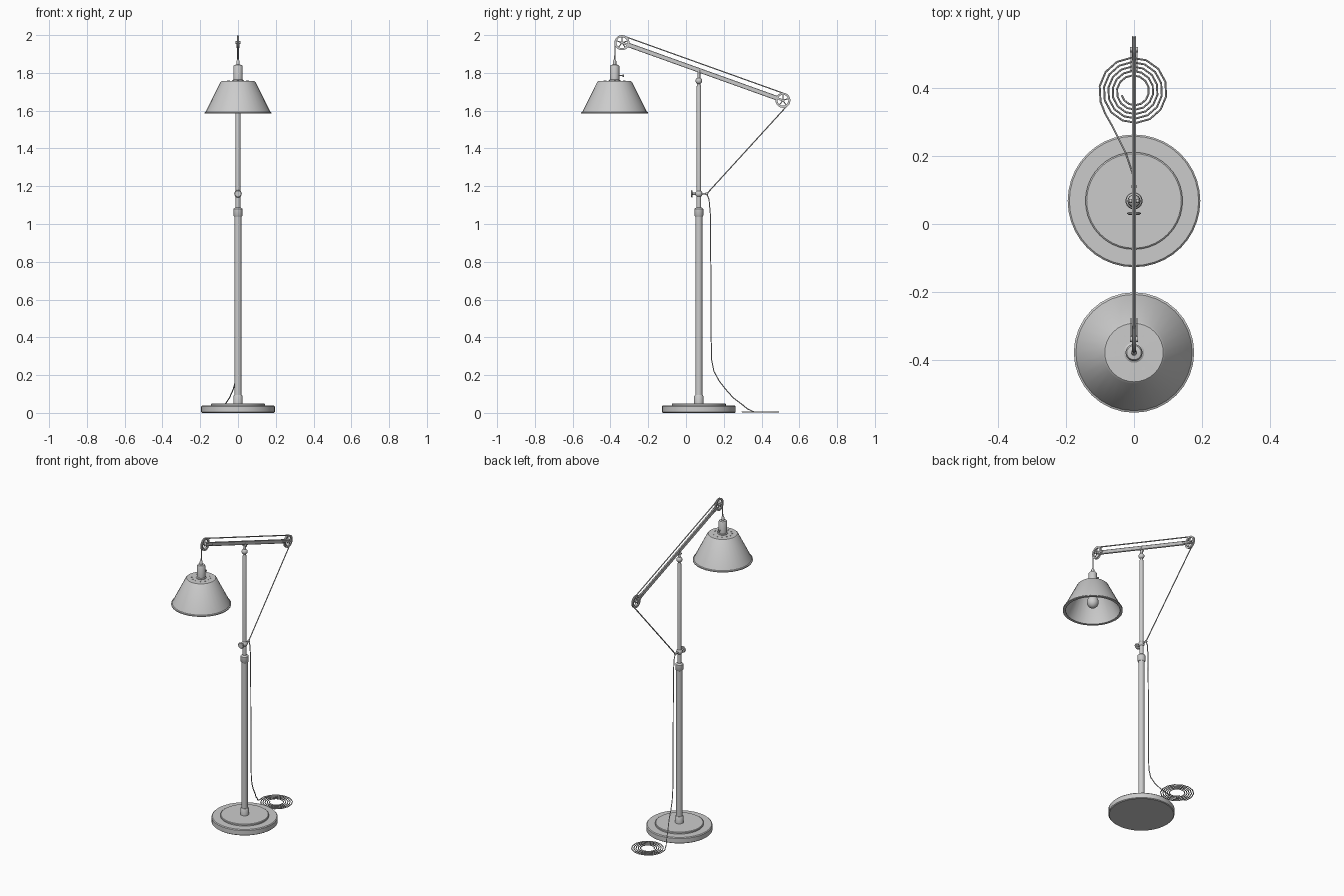
import bpy, bmesh, math
from mathutils import Vector, Matrix

if "Cube" in bpy.data.objects:
    bpy.data.objects.remove(bpy.data.objects["Cube"])

metal = bpy.data.materials.new("grey metal")
metal.diffuse_color = (0.6, 0.6, 0.6, 1)
metal.use_nodes = True
metal.node_tree.nodes["Principled BSDF"].inputs["Base Color"].default_value = metal.diffuse_color


def finish(name, bm):
    bmesh.ops.recalc_face_normals(bm, faces=bm.faces)
    me = bpy.data.meshes.new(name)
    bm.to_mesh(me)
    bm.free()
    me.materials.append(metal)
    ob = bpy.data.objects.new(name, me)
    bpy.context.collection.objects.link(ob)
    return ob


def frame(pos, axis):
    return Matrix.Translation(pos) @ Vector((0, 0, 1)).rotation_difference(Vector(axis)).to_matrix().to_4x4()


def lathe(name, prof, pos=(0, 0, 0), axis=(0, 0, 1), seg=24, closed=False):
    """Spin a (radius, height) profile around an axis."""
    bm = bmesh.new()
    rings = [[bm.verts.new((r * math.cos(2 * math.pi * i / seg), r * math.sin(2 * math.pi * i / seg), z))
              for i in range(seg)] for r, z in prof]
    pairs = list(zip(rings, rings[1:]))
    if closed:
        pairs.append((rings[-1], rings[0]))
    for a, b in pairs:
        for i in range(seg):
            j = (i + 1) % seg
            bm.faces.new((a[i], a[j], b[j], b[i]))
    if not closed:
        bm.faces.new(rings[0])
        bm.faces.new(rings[-1])
    bm.transform(frame(pos, axis))
    return finish(name, bm)


def rod(name, a, b, r, seg=12):
    a, b = Vector(a), Vector(b)
    return lathe(name, [(r, 0), (r, (b - a).length)], a, b - a, seg)


def ball(name, pos, r, stretch=1):
    bm = bmesh.new()
    bmesh.ops.create_uvsphere(bm, u_segments=16, v_segments=10, radius=r)
    bm.transform(Matrix.Translation(pos) @ Matrix.Diagonal((1, 1, stretch, 1)))
    return finish(name, bm)


def cable(name, pts, r):
    cu = bpy.data.curves.new(name, 'CURVE')
    cu.dimensions = '3D'
    cu.bevel_depth, cu.bevel_resolution, cu.use_fill_caps = r, 1, True
    sp = cu.splines.new('POLY')
    sp.points.add(len(pts) - 1)
    for p, c in zip(sp.points, pts):
        p.co = (*c, 1)
    cu.materials.append(metal)
    ob = bpy.data.objects.new(name, cu)
    bpy.context.collection.objects.link(ob)
    bpy.ops.object.select_all(action='DESELECT')
    ob.select_set(True)
    bpy.context.view_layer.objects.active = ob
    bpy.ops.object.convert(target='MESH')


PY = 0.068     # pole y
SY = -0.378    # shade y

# base and telescopic pole
lathe("base", [(0.19, 0), (0.195, 0.004), (0.195, 0.034), (0.19, 0.039), (0.143, 0.039),
               (0.143, 0.047), (0.139, 0.05), (0.02, 0.05)], (0, PY, 0), seg=40)
lathe("base_collar", [(0.025, 0.048), (0.025, 0.088), (0.021, 0.094)], (0, PY, 0))
rod("lower_pole", (0, PY, 0.05), (0, PY, 1.06), 0.0185, 20)
lathe("pole_collar", [(0.02, 1.04), (0.0235, 1.045), (0.0235, 1.08), (0.014, 1.088)], (0, PY, 0))
lathe("upper_pole", [(0.0125, 1.06), (0.0125, 1.725), (0.007, 1.742), (0.007, 1.755)], (0, PY, 0), seg=16)

# clamp with turn knob and cord eye
ball("clamp", (0, PY, 1.16), 0.019)
rod("knob_stem", (0, 0.032, 1.16), (0, PY, 1.16), 0.006)
lathe("clamp_knob", [(0.016, -0.004), (0.02, -0.001), (0.02, 0.001), (0.016, 0.004)],
      (0, 0.031, 1.16), (0, 1, 0), 16)
rod("cord_eye_stem", (0, PY, 1.16), (0, 0.106, 1.16), 0.005)
ball("cord_eye", (0, 0.11, 1.16), 0.008)

# tilting arm
A, B = Vector((0, -0.339, 1.96)), Vector((0, 0.513, 1.655))
d = (B - A).normalized()
n = Vector((0, -d.z, d.y))
pivot = A + d * ((PY - A.y) / d.y)
bm = bmesh.new()
bmesh.ops.create_cube(bm, size=1)
rot = Matrix((Vector((1, 0, 0)), d, n)).transposed().to_4x4()
bm.transform(Matrix.Translation((A + B) / 2) @ rot @ Matrix.Diagonal((0.011, (B - A).length - 0.07, 0.024, 1)))
bmesh.ops.bevel(bm, geom=bm.edges[:], offset=0.002, segments=1, affect='EDGES')
finish("arm", bm)
ball("pivot_ball", (0, PY, 1.758), 0.018)
rod("pivot_pin", (-0.014, pivot.y, pivot.z - 0.016), (0.014, pivot.y, pivot.z - 0.016), 0.006)
rod("pivot_stem", (0, PY, 1.76), pivot, 0.008)

# pulley wheels with spokes and fork straps
R = 0.036
for label, c, s in (("front", A, 1), ("rear", B, -1)):
    lathe(label + "_pulley_rim", [(0.029, -0.005), (0.04, -0.006), (0.035, 0), (0.04, 0.006), (0.029, 0.005)],
          c, (1, 0, 0), 20, True)
    rod(label + "_pulley_hub", c - Vector((0.012, 0, 0)), c + Vector((0.012, 0, 0)), 0.008)
    for k in range(5):
        a = 2 * math.pi * k / 5 + 0.3
        rod(label + "_spoke", c, c + Vector((0, math.cos(a), math.sin(a))) * 0.031, 0.003, 6)
    for x in (-0.009, 0.009):
        bm = bmesh.new()
        bmesh.ops.create_cube(bm, size=1)
        bm.transform(Matrix.Translation(c + d * s * 0.03 + Vector((x, 0, 0))) @ rot
                     @ Matrix.Diagonal((0.003, 0.07, 0.011, 1)))
        finish(label + "_fork_strap", bm)

# suspension cord: lamp, over both pulleys, down to the clamp
def arc(c, a0, a1, steps=8):
    return [c + Vector((0, math.cos(a), math.sin(a))) * R
            for a in (math.radians(a0 + (a1 - a0) * i / steps) for i in range(steps + 1))]


top = math.degrees(math.atan2(n.z, n.y))
cable("suspension_cord", [Vector((0, SY, 1.85))] + arc(A, 180, top) + arc(B, top, -43)
      + [Vector((0, 0.11, 1.16))], 0.0035)

# hanging power cord and floor coil
hang = [(0, 0.11, 1.16), (0, 0.122, 1.13), (0, 0.129, 1.05), (0, 0.131, 0.8), (0, 0.133, 0.4),
        (0, 0.136, 0.28), (-0.004, 0.148, 0.22), (-0.013, 0.175, 0.17), (-0.025, 0.21, 0.125),
        (-0.045, 0.25, 0.08), (-0.065, 0.29, 0.05), (-0.085, 0.325, 0.022)]
turns, per = 5, 14
for i in range(turns * per + 1):
    a = math.radians(197) - 2 * math.pi * i / per
    r = 0.103 - 0.065 * i / (turns * per)
    hang.append((r * math.cos(a), 0.39 + r * math.sin(a), 0.005))
cable("power_cord", hang, 0.003)

# lamp head
lathe("shade", [(0.02, 1.758), (0.086, 1.757), (0.092, 1.752), (0.171, 1.594), (0.177, 1.591), (0.177, 1.585),
                (0.16, 1.585), (0.16, 1.601), (0.087, 1.748), (0.02, 1.751)],
      (0, SY, 0), seg=32, closed=True)
for k in range(12):
    a = 2 * math.pi * k / 12
    p = Vector((0.055 * math.cos(a), SY + 0.055 * math.sin(a), 1.756))
    rod("vent_stud", p, p + Vector((0, 0, 0.004)), 0.004, 8)
lathe("socket", [(0.03, 1.755), (0.03, 1.762), (0.025, 1.765), (0.025, 1.835), (0.021, 1.842), (0.009, 1.844),
                 (0.009, 1.862), (0.004, 1.872)], (0, SY, 0), seg=20)
rod("switch_stem", (0, SY, 1.786), (0, -0.332, 1.786), 0.003, 8)
rod("switch_key", (0, -0.335, 1.786), (0, -0.328, 1.786), 0.007, 10)
rod("bulb_neck", (0, SY, 1.66), (0, SY, 1.755), 0.018, 16)
ball("bulb", (0, SY, 1.642), 0.035, 1.1)

# smooth shading with sharp edges kept
bpy.ops.object.select_all(action='SELECT')
bpy.context.view_layer.objects.active = bpy.data.objects["base"]
bpy.ops.object.shade_smooth_by_angle(angle=math.radians(35))
